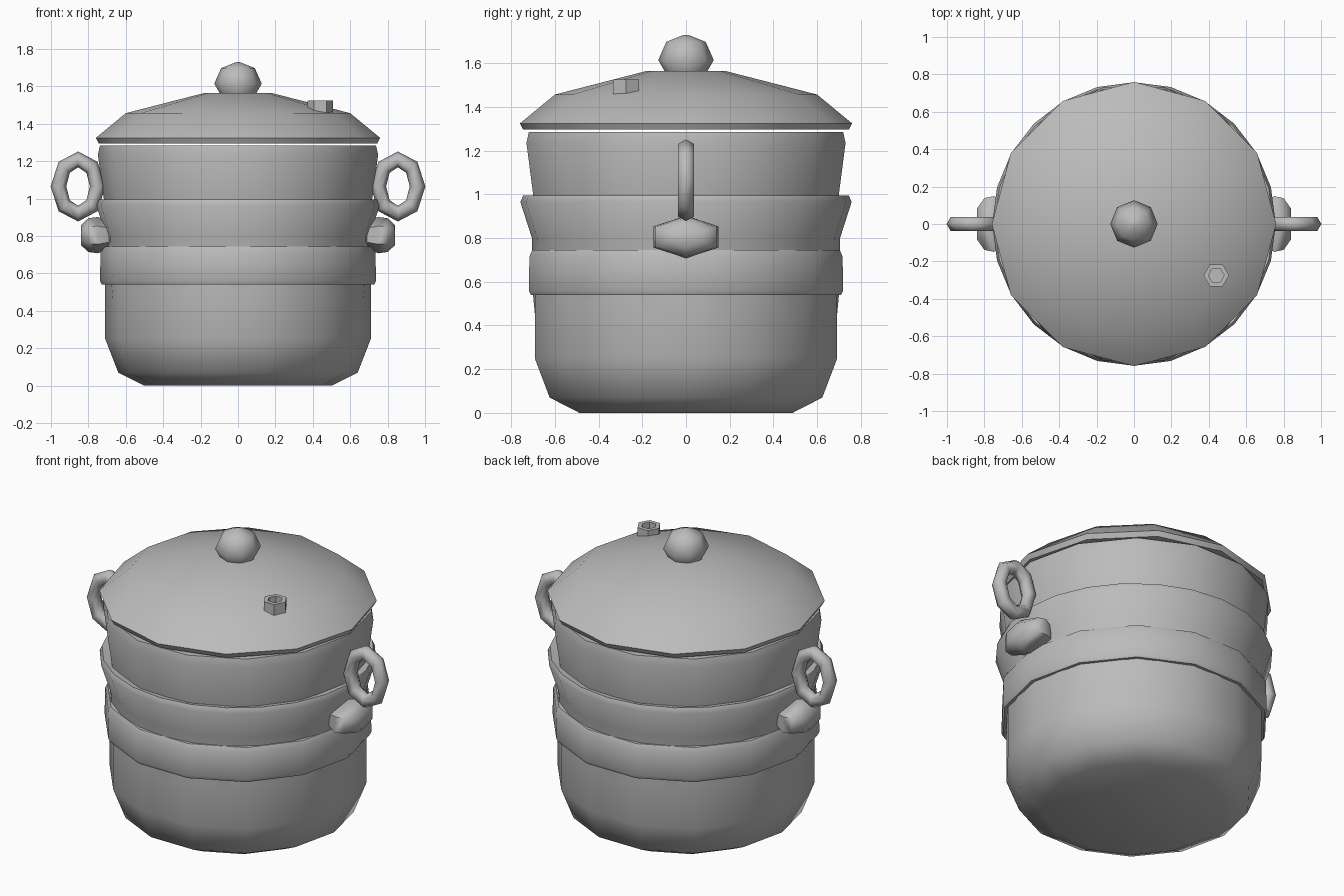
import bpy, bmesh, math
from mathutils import Vector

cube = bpy.data.objects.get("Cube")
if cube:
    bpy.data.objects.remove(cube)

metal = bpy.data.materials.new("grey_metal")
metal.use_nodes = True
GREY = (0.5, 0.5, 0.5, 1)
metal.diffuse_color = GREY
metal.node_tree.nodes["Principled BSDF"].inputs["Base Color"].default_value = GREY


def finish(name, bm, angle=60):
    """Turn a bmesh into a smooth-shaded metal object."""
    bmesh.ops.recalc_face_normals(bm, faces=bm.faces)
    mesh = bpy.data.meshes.new(name)
    bm.to_mesh(mesh)
    bm.free()
    mesh.materials.append(metal)
    obj = bpy.data.objects.new(name, mesh)
    bpy.context.collection.objects.link(obj)
    bpy.ops.object.select_all(action='DESELECT')
    bpy.context.view_layer.objects.active = obj
    obj.select_set(True)
    bpy.ops.object.shade_smooth_by_angle(angle=math.radians(angle))
    return obj


def bridge(bm, rings, closed=False):
    """Join successive vertex rings with quads."""
    pairs = list(zip(rings, rings[1:]))
    if closed:
        pairs.append((rings[-1], rings[0]))
    for a, b in pairs:
        n = len(a)
        for i in range(n):
            j = (i + 1) % n
            bm.faces.new((a[i], a[j], b[j], b[i]))


def lathe(name, profile, sides, centre=(0, 0), angle=60):
    """Revolve (radius, height) points about z and cap both ends."""
    bm = bmesh.new()
    rings = []
    for r, z in profile:
        turn = [math.tau * i / sides for i in range(sides)]
        rings.append([bm.verts.new((centre[0] + r * math.cos(t),
                                    centre[1] + r * math.sin(t), z)) for t in turn])
    bridge(bm, rings)
    bm.faces.new(rings[0])
    bm.faces.new(rings[-1])
    return finish(name, bm, angle)


def ring_handle(name, side):
    """Upright oval ring with a six-sided tube."""
    bm = bmesh.new()
    rings = []
    for i in range(8):
        t = math.tau * i / 8
        out = Vector((math.cos(t), 0, math.sin(t)))
        mid = Vector((side * 0.855 + 0.105 * out.x, 0, 1.065 + 0.145 * out.z))
        rings.append([])
        for k in range(6):
            a = math.tau * k / 6
            offset = out * math.cos(a) + Vector((0, math.sin(a), 0))
            rings[-1].append(bm.verts.new(mid + offset * 0.042))
    bridge(bm, rings, closed=True)
    finish(name, bm, 70)


def lug(name, side):
    """Rounded six-sided block below the ring."""
    bm = bmesh.new()
    rings = []
    for x, s in ((0.68, 0.75), (0.75, 1), (0.80, 0.93), (0.84, 0.55)):
        rings.append([])
        for k in range(6):
            a = math.tau * k / 6
            rings[-1].append(bm.verts.new((side * x, 0.172 * s * math.sin(a),
                                           0.805 + 0.097 * s * math.cos(a))))
    bridge(bm, rings)
    bm.faces.new(rings[0])
    bm.faces.new(rings[-1])
    finish(name, bm)


# Stacked vessels
lathe("pot", [(0.5, 0), (0.64, 0.07), (0.71, 0.25), (0.71, 0.56)], 14)
lathe("pot_rim", [(0.70, 0.54), (0.728, 0.54), (0.738, 0.56),
                  (0.735, 0.715), (0.722, 0.745), (0.69, 0.745)], 14)
lathe("steamer_tier", [(0.67, 0.22), (0.70, 0.54), (0.705, 0.8),
                       (0.758, 0.965), (0.745, 0.995), (0.70, 0.985)], 24)
lathe("upper_tier", [(0.68, 0.8), (0.715, 0.98), (0.749, 1.235), (0.738, 1.285)], 14)

# Lid with knob and vent
lathe("lid", [(0.70, 1.30), (0.745, 1.296), (0.76, 1.325),
              (0.60, 1.457), (0.18, 1.565)], 12)
lathe("knob", [(0.09, 1.55), (0.127, 1.615), (0.09, 1.698), (0.01, 1.73)], 8)
lathe("steam_vent", [(0.068, 1.45), (0.068, 1.525), (0.042, 1.525), (0.042, 1.49)],
      6, (0.44, -0.275), 50)

# Handles on both sides
for label, side in (("left", 1), ("right", -1)):
    ring_handle(label + "_ring_handle", side)
    lug(label + "_lug", side)
